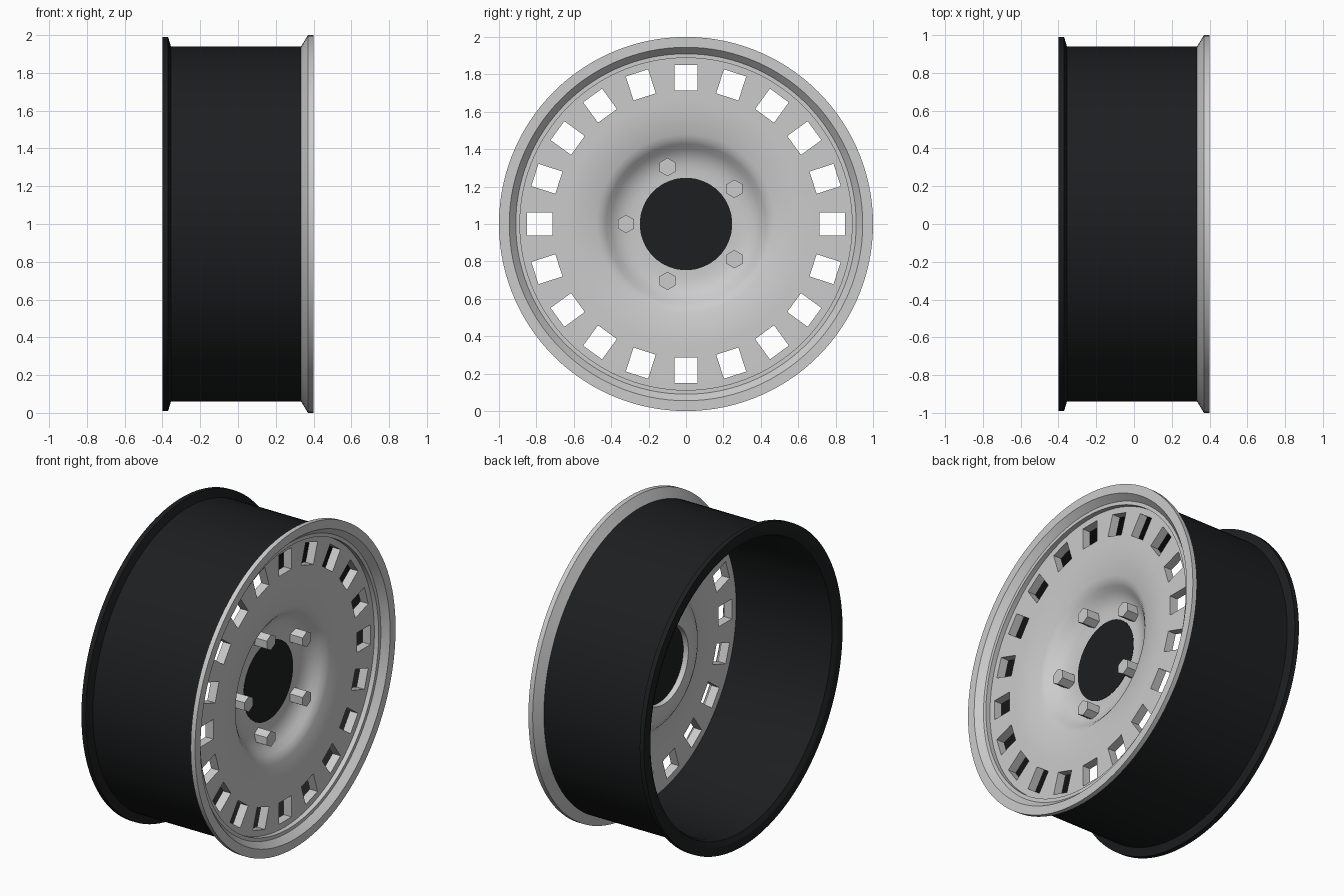
import bpy, bmesh
from math import sin, cos, pi, radians
from mathutils import Matrix, Vector

if "Cube" in bpy.data.objects:
    bpy.data.objects.remove(bpy.data.objects["Cube"])

SEG = 120
CENTRE = Vector((0, 0, 1))


def paint(name, rgb):
    m = bpy.data.materials.new(name)
    m.diffuse_color = (*rgb, 1)
    m.use_nodes = True
    m.node_tree.nodes["Principled BSDF"].inputs["Base Color"].default_value = m.diffuse_color
    return m


def finish(name, bm, mat=None, angle=None):
    bmesh.ops.recalc_face_normals(bm, faces=bm.faces[:])
    me = bpy.data.meshes.new(name)
    bm.to_mesh(me)
    bm.free()
    ob = bpy.data.objects.new(name, me)
    bpy.context.collection.objects.link(ob)
    if mat:
        me.materials.append(mat)
    if angle:
        smooth(ob, angle)
    return ob


def select(ob):
    bpy.ops.object.select_all(action='DESELECT')
    bpy.context.view_layer.objects.active = ob
    ob.select_set(True)


def smooth(ob, angle):
    select(ob)
    bpy.ops.object.shade_smooth_by_angle(angle=radians(angle))


def lathe(name, profile, mat=None, angle=25):
    """Turn a closed (x, radius) profile around the wheel's x axis."""
    bm = bmesh.new()
    rings = []
    for i in range(SEG):
        a = 2 * pi * i / SEG
        rings.append([bm.verts.new((x, r * cos(a), 1 + r * sin(a))) for x, r in profile])
    n = len(profile)
    for i in range(SEG):
        p, q = rings[i], rings[(i + 1) % SEG]
        for j in range(n):
            k = (j + 1) % n
            bm.faces.new((p[j], p[k], q[k], q[j]))
    return finish(name, bm, mat, angle)


def cylinder_x(bm, x0, x1, radius, sides, y=0, z=1, spin=0):
    m = (Matrix.Translation(((x0 + x1) / 2, y, z)) @ Matrix.Rotation(spin, 4, 'X')
         @ Matrix.Rotation(pi / 2, 4, 'Y'))
    bmesh.ops.create_cone(bm, cap_ends=True, segments=sides, radius1=radius,
                          radius2=radius, depth=x1 - x0, matrix=m)


black = paint("black", (0.012, 0.013, 0.014))

# Barrel with rear flange
lathe("barrel", [(0.334, 0.94), (-0.355, 0.94), (-0.37, 0.99), (-0.40, 0.99),
                 (-0.40, 0.935), (-0.385, 0.905), (-0.36, 0.895), (0.334, 0.895)], black)

# Front outer lip, stepping in to the disc
lathe("front_lip", [(0.334, 0.94), (0.37, 1.0), (0.40, 1.0), (0.40, 0.945),
                    (0.36, 0.91), (0.36, 0.888), (0.30, 0.888), (0.30, 0.90), (0.334, 0.90)])

# Dished disc: flat rim, smooth bowl in the middle
steps = 16
front = [(0.33, 0.893)]
for i in range(steps + 1):
    t = i / steps
    r = 0.66 - t * 0.415
    if r > 0.44:
        x = 0.33 - 0.035 * ((0.66 - r) / 0.22) ** 2
    else:
        u = (0.44 - r) / 0.195
        x = 0.295 - 0.085 * (1 - (1 - u) ** 3)
    front.append((x, r))
back = [(x - 0.055, r) for x, r in reversed(front)]
disc = lathe("wheel_disc", front + back, angle=None)

# Twenty square openings
bm = bmesh.new()
for i in range(20):
    a = 2 * pi * i / 20
    m = (Matrix.Translation(CENTRE) @ Matrix.Rotation(a, 4, 'X')
         @ Matrix.Translation((0.30, 0.782, 0)) @ Matrix.Diagonal((0.3, 0.135, 0.125, 1)))
    bmesh.ops.create_cube(bm, size=1, matrix=m)
cutter = finish("opening_cutter", bm)
cutter.hide_render = True
mod = disc.modifiers.new("openings", 'BOOLEAN')
mod.object = cutter
mod.operation = 'DIFFERENCE'
mod.solver = 'EXACT'
select(disc)
bpy.ops.object.modifier_apply(modifier=mod.name)
bpy.data.objects.remove(cutter)
smooth(disc, 30)

# Black hub plate closing the centre
bm = bmesh.new()
cylinder_x(bm, 0.19, 0.212, 0.247, 64)
finish("hub_plate", bm, black, 30)

# Five hexagonal wheel bolts
bm = bmesh.new()
for i in range(5):
    a = pi + 2 * pi * i / 5
    cylinder_x(bm, 0.19, 0.30, 0.049, 6, 0.32 * cos(a), 1 + 0.32 * sin(a), pi / 2)
finish("wheel_bolts", bm)
